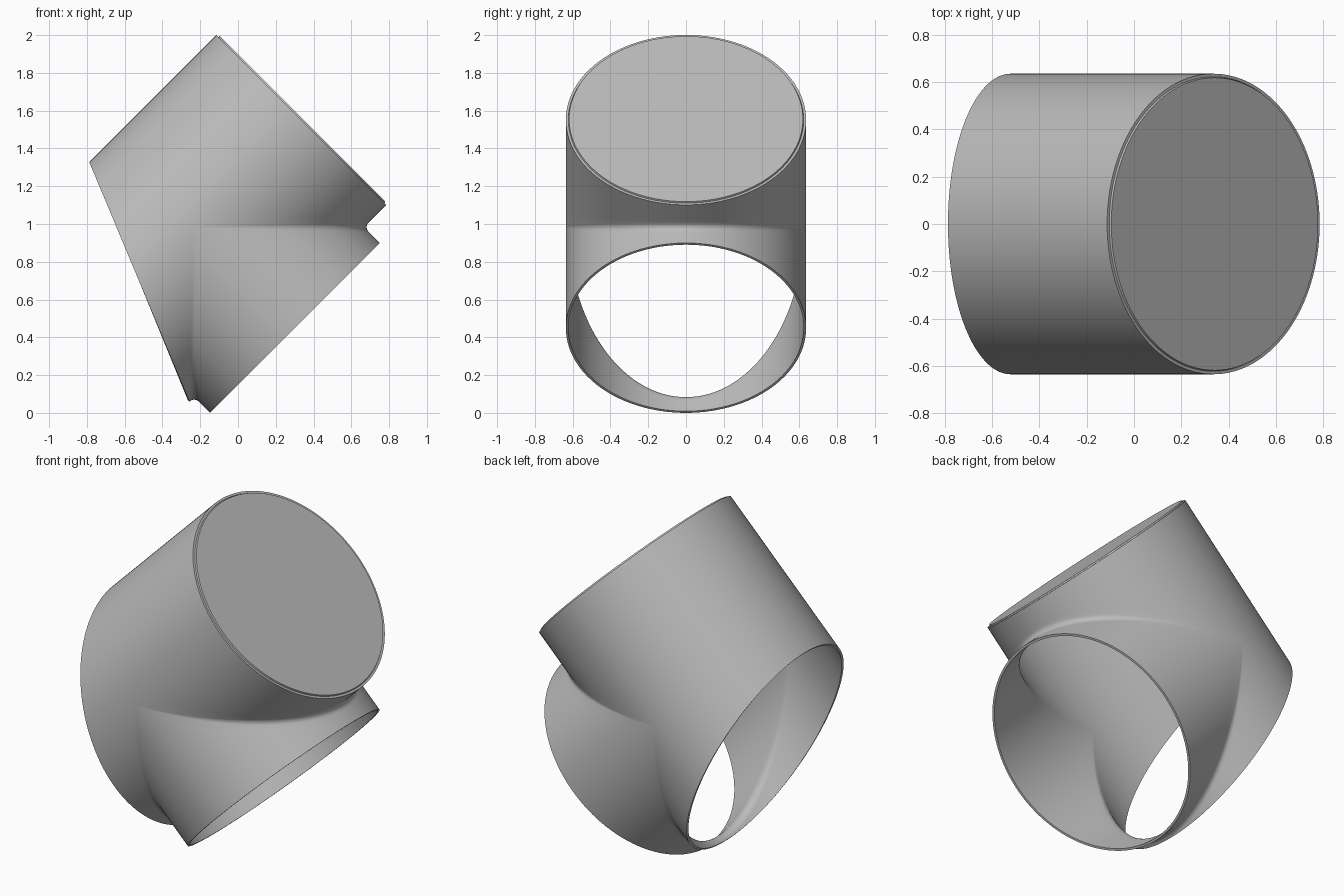
import bpy, bmesh, math
from mathutils import Vector, Matrix

cube = bpy.data.objects.get("Cube")
if cube:
    bpy.data.objects.remove(cube, do_unlink=True)

R = 0.636                # pipe radius
MAIN_END = 0.803         # capped end, measured along the main axis
BRANCH_END = 0.754       # open end, measured along the branch axis
WALL = 0.013
FILLET = 0.032
SLICES, ROWS, ARC = 72, 8, 6
JOINT = Vector((-0.232, 0, 0.983))
MAIN = Vector((1, 0, 1)).normalized()
BRANCH = Vector((1, 0, -1)).normalized()

grey = bpy.data.materials.new("light_grey")
grey.use_nodes = True
colour = (0.5, 0.5, 0.5, 1)
grey.diffuse_color = colour
grey.node_tree.nodes["Principled BSDF"].inputs["Base Color"].default_value = colour


def cut(t):
    """Slanted opening of the main pipe."""
    return -0.41 - 0.41 * t


def line(a, b):
    a, b = Vector(a), Vector(b)
    return [a.lerp(b, i / ROWS) for i in range(ROWS + 1)]


def elbow(side, t, end):
    """Section from the main pipe wall round the fillet into the branch wall."""
    r = FILLET * t / R
    arc = []
    for i in range(1, ARC):
        a = i / ARC * math.pi / 2
        arc.append(Vector((side * (t + r - r * math.sin(a)), t + r - r * math.cos(a))))
    return (line((end, t), (side * (t + r), t)) + arc
            + line((side * t, t + r), (side * t, BRANCH_END)))


def back_wall(t):
    return line((MAIN_END, -t), (0, -t)) + line((0, -t), (cut(-t), -t))[1:]


def finish(bm, name):
    mesh = bpy.data.meshes.new(name)
    bm.to_mesh(mesh)
    bm.free()
    obj = bpy.data.objects.new(name, mesh)
    bpy.context.collection.objects.link(obj)
    mesh.materials.append(grey)
    bpy.ops.object.select_all(action='DESELECT')
    obj.select_set(True)
    bpy.context.view_layer.objects.active = obj
    return obj


# Pipe junction: three sheets lofted across the width, then welded
bm = bmesh.new()
sections = [lambda t: elbow(1, t, MAIN_END), lambda t: elbow(-1, t, cut(t)), back_wall]
for section in sections:
    previous = None
    for i in range(SLICES + 1):
        angle = math.pi * (i / SLICES - 0.5)
        t, y = max(0, R * math.cos(angle)), R * math.sin(angle)
        row = [bm.verts.new(JOINT + MAIN * p.x + BRANCH * p.y + Vector((0, y, 0)))
               for p in section(t)]
        if previous:
            for j in range(len(row) - 1):
                bm.faces.new((previous[j], previous[j + 1], row[j + 1], row[j]))
        previous = row
bmesh.ops.remove_doubles(bm, verts=bm.verts, dist=0.00002)
bmesh.ops.recalc_face_normals(bm, faces=bm.faces)
outermost = min(bm.faces, key=lambda f: f.calc_center_median().dot(BRANCH))
if outermost.normal.dot(BRANCH) > 0:
    bmesh.ops.reverse_faces(bm, faces=bm.faces)
pipe = finish(bm, "pipe_junction")
wall = pipe.modifiers.new("wall", 'SOLIDIFY')
wall.thickness = WALL
wall.offset = -1
bpy.ops.object.modifier_apply(modifier=wall.name)
bpy.ops.object.shade_smooth_by_angle(angle=math.radians(40))

# End cap, standing slightly proud of the rim
bm = bmesh.new()
place = Matrix.Translation(JOINT + MAIN * (MAIN_END - 0.002)) @ MAIN.to_track_quat('Z', 'Y').to_matrix().to_4x4()
bmesh.ops.create_cone(bm, cap_ends=True, segments=2 * SLICES, radius1=R - WALL * 0.9,
                      radius2=R - WALL * 1.3, depth=0.02, matrix=place)
finish(bm, "end_cap")
bpy.ops.object.shade_smooth_by_angle(angle=math.radians(30))
